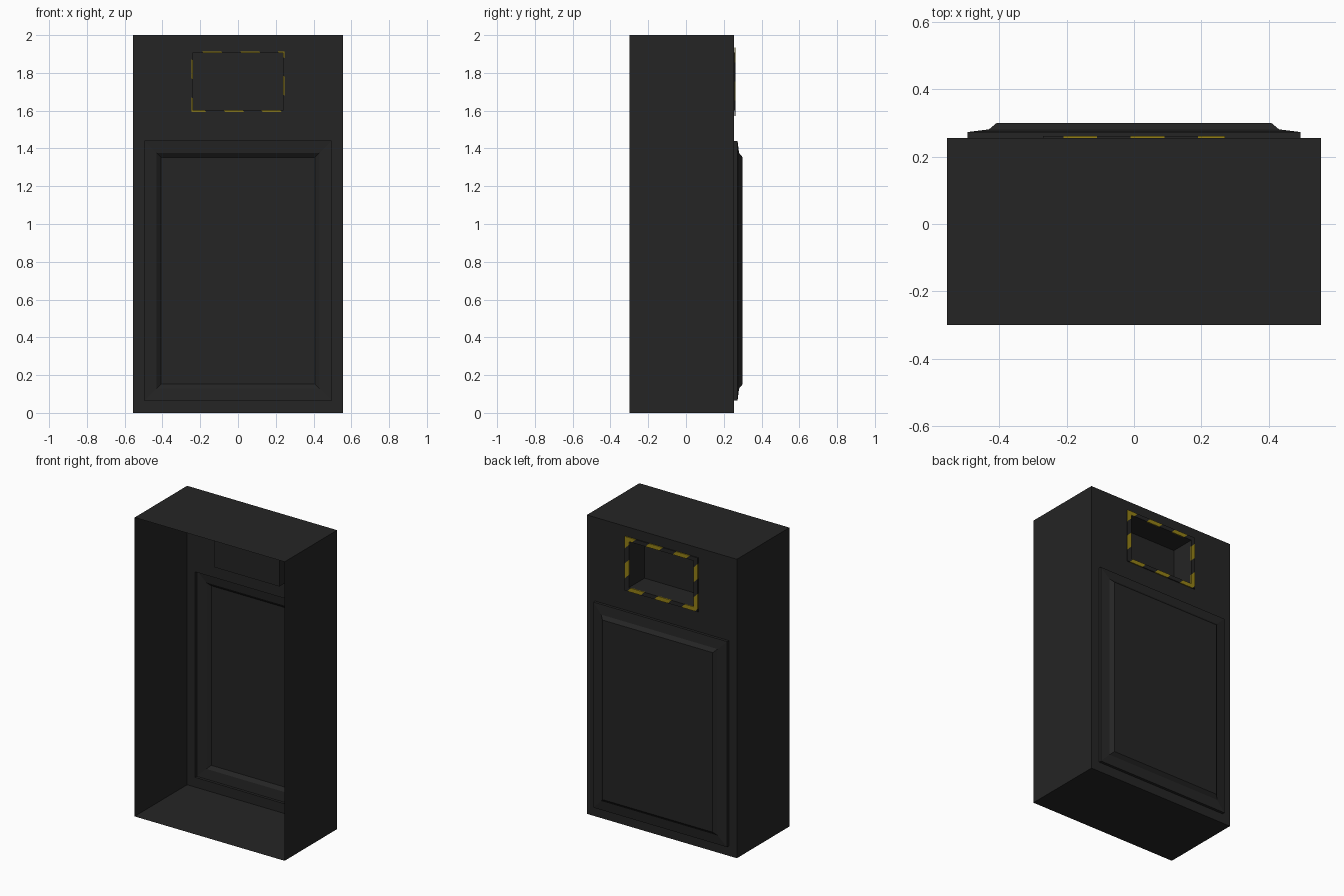
import bpy, bmesh
from mathutils import Vector

if "Cube" in bpy.data.objects:
    bpy.data.objects.remove(bpy.data.objects["Cube"])


def material(name, rgb):
    m = bpy.data.materials.new(name)
    m.diffuse_color = (*rgb, 1)
    m.use_nodes = True
    m.node_tree.nodes["Principled BSDF"].inputs["Base Color"].default_value = m.diffuse_color
    return m


DARK = material("charcoal", (0.018, 0.018, 0.018))
YELLOW = material("hazard_yellow", (0.30, 0.22, 0.008))


def finish(bm, name, mats):
    me = bpy.data.meshes.new(name)
    bm.to_mesh(me)
    bm.free()
    for m in mats:
        me.materials.append(m)
    ob = bpy.data.objects.new(name, me)
    bpy.context.collection.objects.link(ob)
    return ob


def ring(bm, hx, z0, z1, y):
    """Rectangle of vertices in the xz plane, wound to face +y."""
    return [bm.verts.new(c) for c in
            ((-hx, y, z0), (-hx, y, z1), (hx, y, z1), (hx, y, z0))]


def loft(bm, sections, cap=False, closed=False):
    """Join successive rectangular rings (half width, z0, z1, y)."""
    rings = [ring(bm, *s) for s in sections]
    pairs = list(zip(rings, rings[1:]))
    if closed:
        pairs.append((rings[-1], rings[0]))
    for a, b in pairs:
        for i in range(4):
            j = (i + 1) % 4
            bm.faces.new((a[i], a[j], b[j], b[i]))
    if cap:
        bm.faces.new(rings[-1])


Y_FACE = 0.255

# cabinet shell: four walls, open at -y, with a face pierced by two openings
bm = bmesh.new()
loft(bm, [(0.555, 0, 2, -0.30), (0.555, 0, 2, Y_FACE)])
xs = [-0.555, -0.495, -0.246, 0.246, 0.495, 0.555]
zs = [0, 0.065, 1.44, 1.594, 1.914, 2]
for i in range(5):
    for k in range(5):
        door_hole = k == 1 and 1 <= i <= 3
        slot_hole = k == 3 and i == 2
        if not (door_hole or slot_hole):
            bm.faces.new([bm.verts.new((xs[i + a], Y_FACE, zs[k + b]))
                          for a, b in ((0, 0), (0, 1), (1, 1), (1, 0))])
bmesh.ops.remove_doubles(bm, verts=bm.verts, dist=1e-4)
finish(bm, "cabinet_shell", [DARK])

# raised door panel, a thin sheet with a stepped border
bm = bmesh.new()
loft(bm, [(0.495 - d, 0.065 + d, 1.44 - d, y) for d, y in
          ((0, Y_FACE), (0, 0.273), (0.064, 0.281), (0.087, 0.30))], cap=True)
finish(bm, "door_panel", [DARK])

# recessed slot pocket
bm = bmesh.new()
loft(bm, [(0.24, 1.6, 1.908, 0.256), (0.24, 1.6, 1.908, 0.095)], cap=True)
finish(bm, "slot_pocket", [DARK])

# slot frame with diagonal hazard stripes, cut along planes of constant x + z
bm = bmesh.new()
outer, inner = (0.27, 1.573, 1.935), (0.24, 1.6, 1.908)
loft(bm, [(*outer, 0.2555), (*outer, 0.262), (*inner, 0.262), (*inner, 0.2555)],
     closed=True)
START, PERIOD = 0.125, 0.2
for n in range(24):
    s = START + n * PERIOD / 2
    bmesh.ops.bisect_plane(bm, geom=bm.verts[:] + bm.edges[:] + bm.faces[:],
                           plane_co=Vector((0, 0, s)), plane_no=Vector((1, 0, 1)))
for f in bm.faces:
    c = f.calc_center_median()
    f.material_index = int((c.x + c.z - START) % PERIOD < PERIOD / 2)
finish(bm, "slot_frame", [DARK, YELLOW])
